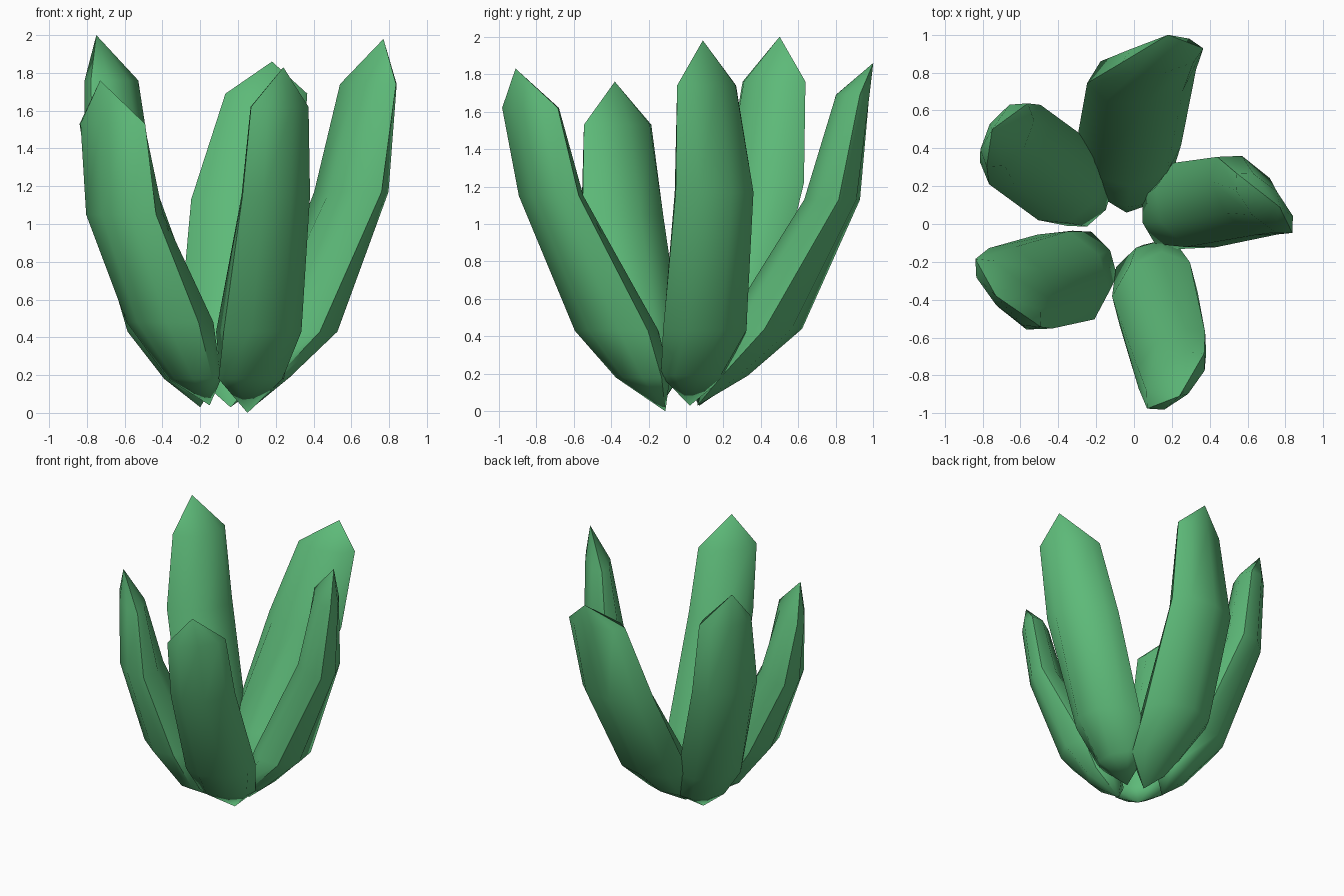
import bpy, bmesh, math
from mathutils import Vector

if "Cube" in bpy.data.objects:
    bpy.data.objects.remove(bpy.data.objects["Cube"])

green = bpy.data.materials.new("leaf green")
green.diffuse_color = (0.11, 0.49, 0.19, 1)
green.use_nodes = True
green.node_tree.nodes["Principled BSDF"].inputs["Base Color"].default_value = green.diffuse_color

SIDES = 8


def leaf(name, base, rings, tip):
    """Fleshy leaf: base point, flattened rings (x, y, z, half depth, half width, facing in degrees), pointed tip."""
    bm = bmesh.new()
    loops = []
    for x, y, z, depth, width, facing in rings:
        f = math.radians(facing)
        out = Vector((math.cos(f), math.sin(f), 0))
        side = Vector((-out.y, out.x, 0))
        loop = []
        for i in range(SIDES):
            a = 2 * math.pi * i / SIDES
            p = Vector((x, y, z)) + out * depth * math.cos(a) + side * width * math.sin(a)
            loop.append(bm.verts.new(p))
        loops.append(loop)
    bottom, top = bm.verts.new(base), bm.verts.new(tip)
    for i in range(SIDES):
        j = (i + 1) % SIDES
        bm.faces.new((bottom, loops[0][j], loops[0][i]))
        bm.faces.new((top, loops[-1][i], loops[-1][j]))
        for lo, hi in zip(loops, loops[1:]):
            bm.faces.new((lo[i], lo[j], hi[j], hi[i]))
    bmesh.ops.recalc_face_normals(bm, faces=bm.faces)
    mesh = bpy.data.meshes.new(name)
    bm.to_mesh(mesh)
    bm.free()
    mesh.materials.append(green)
    ob = bpy.data.objects.new(name, mesh)
    bpy.context.collection.objects.link(ob)
    bpy.ops.object.select_all(action='DESELECT')
    ob.select_set(True)
    bpy.context.view_layer.objects.active = ob
    bpy.ops.object.shade_smooth_by_angle(angle=math.radians(55))


# five flat leaves splaying outward from the middle, each twisting towards its tip
leaf("back_leaf", (-0.04, 0.06, 0.03),
     [(-0.02, 0.21, 0.19, 0.12, 0.20, 85), (-0.03, 0.41, 0.44, 0.21, 0.28, 92),
      (0.04, 0.78, 1.13, 0.15, 0.29, 97), (0.15, 0.89, 1.69, 0.09, 0.22, 100)],
     (0.18, 1.0, 1.86))
leaf("right_leaf", (0.08, 0.02, 0.03),
     [(0.16, 0.04, 0.19, 0.12, 0.18, 15), (0.32, 0.10, 0.43, 0.20, 0.25, 27),
      (0.60, 0.15, 1.17, 0.15, 0.26, 38), (0.69, 0.11, 1.74, 0.09, 0.215, 43)],
     (0.77, 0.09, 1.98))
leaf("front_leaf", (0.05, -0.11, 0.0),
     [(0.07, -0.23, 0.18, 0.12, 0.20, -60), (0.11, -0.37, 0.43, 0.20, 0.25, -48),
      (0.20, -0.72, 1.15, 0.125, 0.23, -50), (0.22, -0.83, 1.62, 0.095, 0.21, -46)],
     (0.24, -0.91, 1.83))
leaf("back_left_leaf", (-0.20, 0.07, 0.03),
     [(-0.25, 0.14, 0.18, 0.12, 0.18, 147), (-0.37, 0.23, 0.43, 0.20, 0.25, 147),
      (-0.63, 0.42, 1.22, 0.15, 0.25, 147), (-0.67, 0.47, 1.76, 0.11, 0.20, 147)],
     (-0.75, 0.5, 2.0))
leaf("front_left_leaf", (-0.15, -0.13, 0.04),
     [(-0.23, -0.20, 0.18, 0.12, 0.19, 210), (-0.36, -0.28, 0.48, 0.21, 0.27, 214),
      (-0.60, -0.34, 1.05, 0.155, 0.27, 218), (-0.665, -0.365, 1.53, 0.09, 0.25, 224)],
     (-0.73, -0.38, 1.76))
